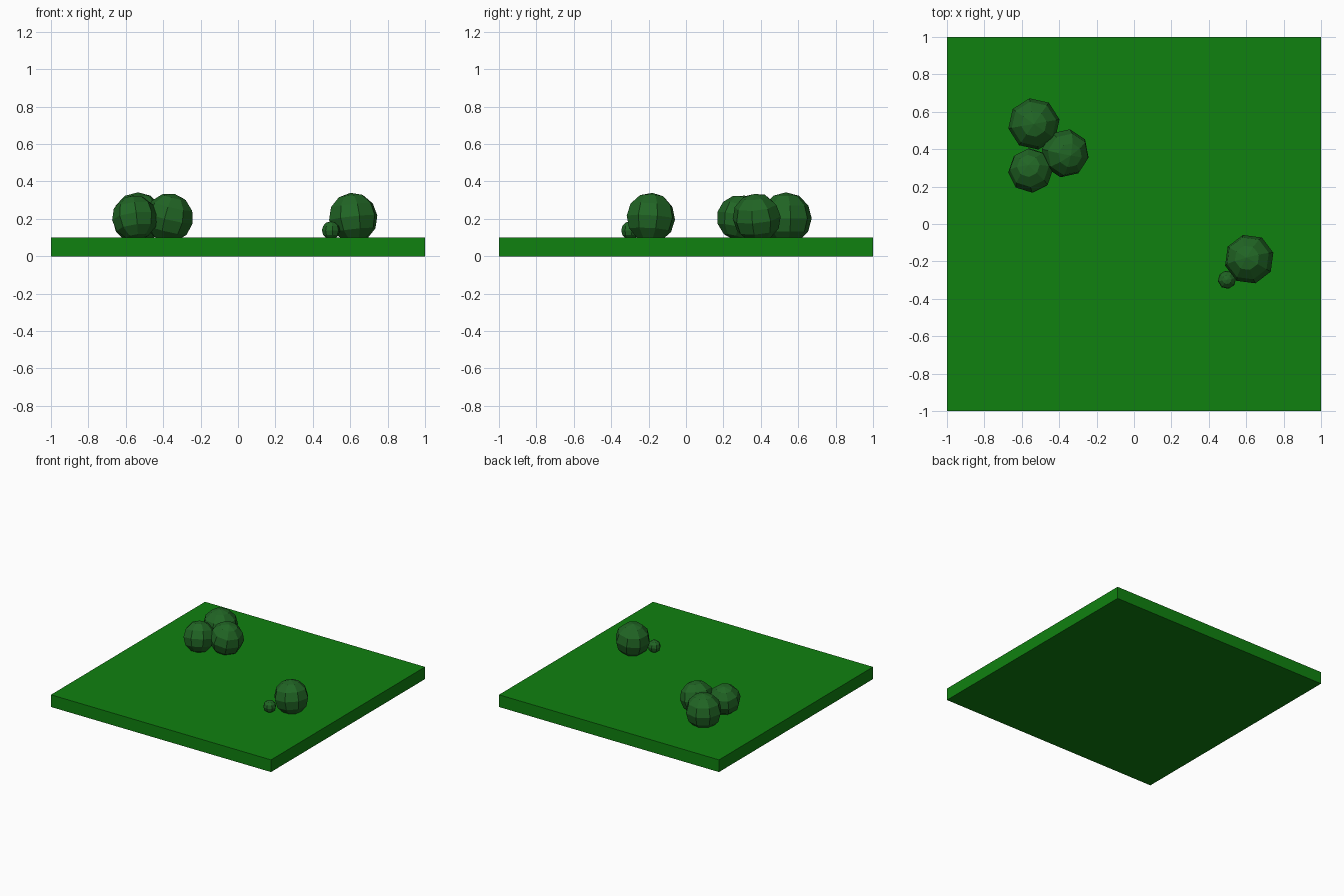
import bpy
from math import radians

if "Cube" in bpy.data.objects:
    bpy.data.objects.remove(bpy.data.objects["Cube"])


def material(name, rgb):
    m = bpy.data.materials.new(name)
    m.diffuse_color = (*rgb, 1)
    m.use_nodes = True
    m.node_tree.nodes["Principled BSDF"].inputs["Base Color"].default_value = m.diffuse_color
    return m


grass = material("grass_green", (0.005, 0.22, 0.005))
leaf = material("leaf_green", (0.015, 0.13, 0.018))

# Square ground slab
bpy.ops.mesh.primitive_cube_add(size=1, location=(0, 0, 0.05))
slab = bpy.context.object
slab.name = "ground_slab"
slab.scale = (2, 2, 0.1)
slab.data.materials.append(grass)


def bush(name, loc, radius, tilt):
    """Low-poly, slightly tilted ball sunk into the slab."""
    bpy.ops.mesh.primitive_uv_sphere_add(
        segments=8, ring_count=6, radius=radius, location=loc,
        rotation=[radians(a) for a in tilt])
    ob = bpy.context.object
    ob.name = name
    ob.data.materials.append(leaf)


# Cluster of three bushes
bush("bush_back", (-0.535, 0.535, 0.203), 0.139, (0, 0, 10))
bush("bush_right", (-0.368, 0.378, 0.206), 0.131, (12, 8, 35))
bush("bush_front", (-0.552, 0.286, 0.206), 0.122, (-14, -6, 5))

# Bush pair
bush("bush_single", (0.616, -0.188, 0.206), 0.134, (-5, -5, 15))
bush("bush_small", (0.497, -0.298, 0.138), 0.049, (0, 0, 10))
